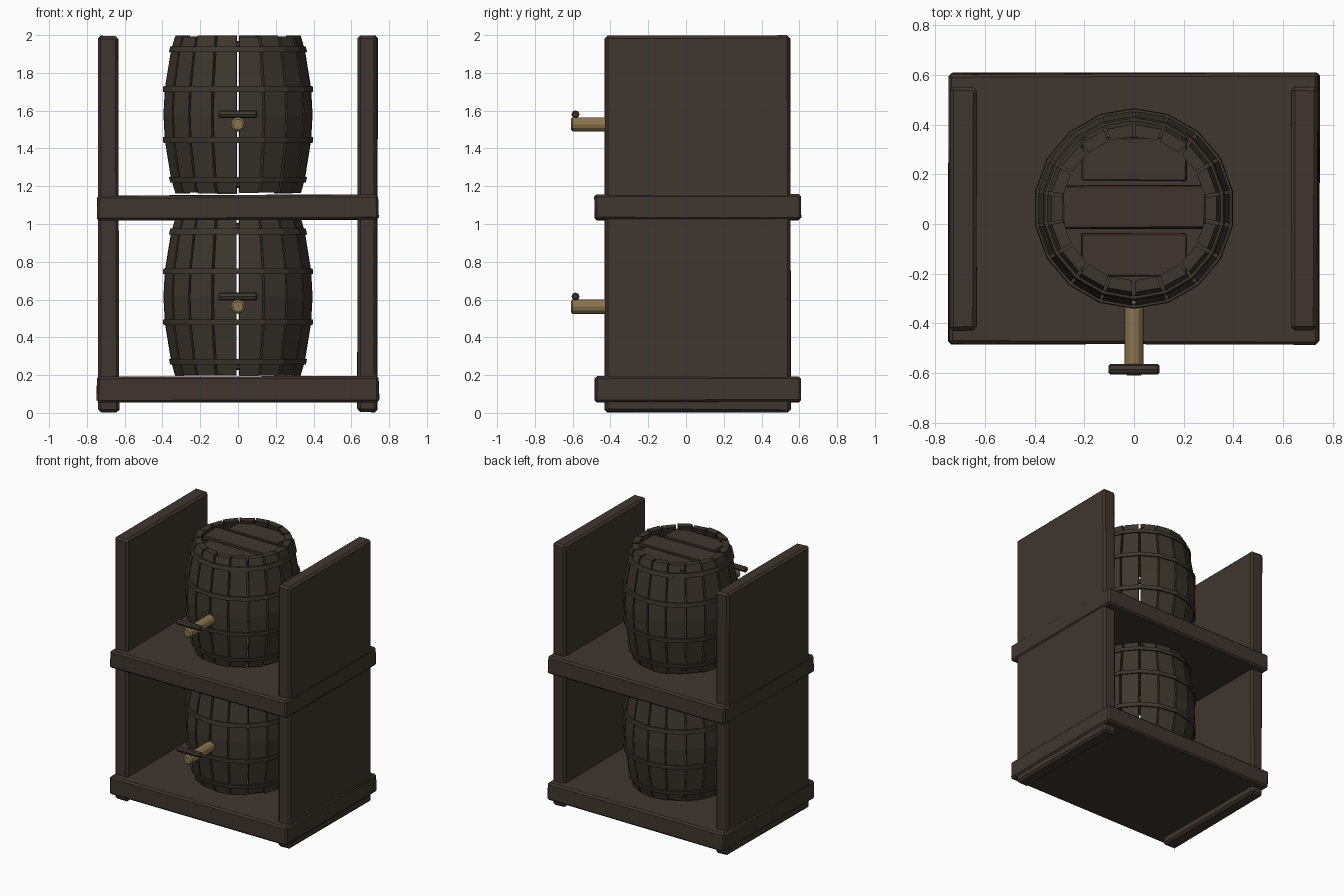
import bpy, bmesh, math, random
from mathutils import Vector, Matrix

if "Cube" in bpy.data.objects:
    bpy.data.objects.remove(bpy.data.objects["Cube"])

random.seed(4)


def material(name, rgb):
    m = bpy.data.materials.new(name)
    m.diffuse_color = (*rgb, 1)
    m.use_nodes = True
    m.node_tree.nodes["Principled BSDF"].inputs["Base Color"].default_value = m.diffuse_color
    return m


DARK = material("dark_brown_wood", (0.050, 0.036, 0.028))
BARREL = material("barrel_brown_wood", (0.046, 0.037, 0.027))
TAN = material("tan_tap_wood", (0.255, 0.175, 0.075))


def finish(bm, name, mat):
    bmesh.ops.recalc_face_normals(bm, faces=bm.faces[:])
    me = bpy.data.meshes.new(name)
    bm.to_mesh(me)
    bm.free()
    me.materials.append(mat)
    ob = bpy.data.objects.new(name, me)
    bpy.context.collection.objects.link(ob)
    return ob


def plank(name, lo, hi, bevel=0.012, wobble=0.01, mat=DARK):
    """Chamfered board with corners pulled slightly inwards for a hand-hewn look."""
    bm = bmesh.new()
    bmesh.ops.create_cube(bm, size=1)
    for v in bm.verts:
        for i in range(3):
            side = 1 if v.co[i] > 0 else -1
            edge = hi[i] if side > 0 else lo[i]
            v.co[i] = edge - side * random.uniform(0, wobble)
    bmesh.ops.bevel(bm, geom=bm.edges[:], offset=bevel, segments=1,
                    affect='EDGES', clamp_overlap=True)
    return finish(bm, name, mat)


def rod(name, centre, axis, radius, length, sides, bevel, mat):
    """Chamfered cylinder along an axis."""
    bm = bmesh.new()
    bmesh.ops.create_cone(bm, cap_ends=True, segments=sides, radius1=radius,
                          radius2=radius, depth=length)
    caps = [e for e in bm.edges if abs(e.verts[0].co.z - e.verts[1].co.z) < 1e-5]
    bmesh.ops.bevel(bm, geom=caps, offset=bevel, segments=1, affect='EDGES')
    rot = Vector(axis).to_track_quat('Z', 'Y').to_matrix().to_4x4()
    bmesh.ops.transform(bm, matrix=Matrix.Translation(centre) @ rot, verts=bm.verts[:])
    return finish(bm, name, mat)


# Barrel outline: height above base, corner radius
PROFILE = [(0.0, 0.338), (0.08, 0.360), (0.28, 0.393), (0.42, 0.401),
           (0.56, 0.393), (0.76, 0.360), (0.84, 0.338)]
HOOPS = [0.075, 0.285, 0.555, 0.765]
STAVES = 18
CY = 0.0625


def radius_at(h):
    for (h0, r0), (h1, r1) in zip(PROFILE, PROFILE[1:]):
        if h <= h1:
            return r0 + (r1 - r0) * (h - h0) / (h1 - h0)
    return PROFILE[-1][1]


def ring_solid(bm, rings, closed):
    """Skin a list of four-point sections into a solid."""
    rows = [[bm.verts.new(p) for p in r] for r in rings]
    pairs = list(zip(rows, rows[1:])) + ([(rows[-1], rows[0])] if closed else [])
    for a, b in pairs:
        for i in range(4):
            j = (i + 1) % 4
            bm.faces.new((a[i], a[j], b[j], b[i]))
    if not closed:
        bm.faces.new(rows[0])
        bm.faces.new(rows[-1])


def barrel(prefix, z0):
    # Staves with narrow gaps between them
    bm = bmesh.new()
    step = 2 * math.pi / STAVES
    for k in range(STAVES):
        mid = -math.pi / 2 + (k + 0.5) * step
        out = Vector((math.cos(mid), math.sin(mid), 0))
        side = Vector((-out.y, out.x, 0))
        lo, hi = random.uniform(0, 0.008), random.uniform(0, 0.010)
        slack = random.uniform(0.004, 0.008)
        rings = []
        for n, (h, r) in enumerate(PROFILE):
            if n == 0:
                h += lo
            if n == len(PROFILE) - 1:
                h -= hi
            c = Vector((0, CY, z0 + h))
            section = []
            for rad, s in ((r, -1), (r, 1), (r - 0.048, 1), (r - 0.048, -1)):
                w = rad * math.sin(step / 2) - slack
                section.append(c + out * rad * math.cos(step / 2) + side * s * w)
            rings.append(section)
        ring_solid(bm, rings, False)
    finish(bm, prefix + "_staves", BARREL)

    # Hoops
    bm = bmesh.new()
    for h in HOOPS:
        rings = []
        for k in range(STAVES):
            a = -math.pi / 2 + k * step
            d = Vector((math.cos(a), math.sin(a), 0))
            section = []
            for dh, dr in ((-0.015, 0.010), (0.015, 0.010), (0.015, -0.006), (-0.015, -0.006)):
                section.append(d * (radius_at(h + dh) + dr) + Vector((0, CY, z0 + h + dh)))
            rings.append(section)
        ring_solid(bm, rings, True)
    finish(bm, prefix + "_hoops", BARREL)

    # Head boards at both ends
    for end, h in (("bottom", 0.03), ("top", 0.775)):
        for n, (w, y0, y1) in enumerate(((0.215, -0.215, -0.035), (0.29, -0.02, 0.158),
                                         (0.215, 0.17, 0.352))):
            plank(f"{prefix}_{end}_head_{n + 1}", (-w, y0, z0 + h), (w, y1, z0 + h + 0.035),
                  0.005, 0.006, DARK)

    # Tap and its crosswise handle
    zt = z0 + 0.367
    rod(prefix + "_tap", (0, -0.46, zt), (0, -1, 0), 0.038, 0.30, 12, 0.010, TAN)
    rod(prefix + "_tap_peg", (0, -0.585, zt + 0.035), (0, 0, 1), 0.012, 0.05, 8, 0.002, DARK)
    rod(prefix + "_tap_handle", (0, -0.585, zt + 0.054), (1, 0, 0), 0.021, 0.205, 8, 0.007, DARK)


# Side panels
for label, s in (("left", -1), ("right", 1)):
    xs = sorted((s * 0.627, s * 0.743))
    plank(label + "_side_panel", (xs[0], -0.432, 0), (xs[1], 0.557, 2.0), 0.015, 0.008)

# Shelves
plank("lower_shelf", (-0.75, -0.49, 0.052), (0.75, 0.612, 0.196))
plank("upper_shelf", (-0.75, -0.49, 1.018), (0.75, 0.612, 1.158))

# Barrels
barrel("lower_barrel", 0.195)
barrel("upper_barrel", 1.160)
